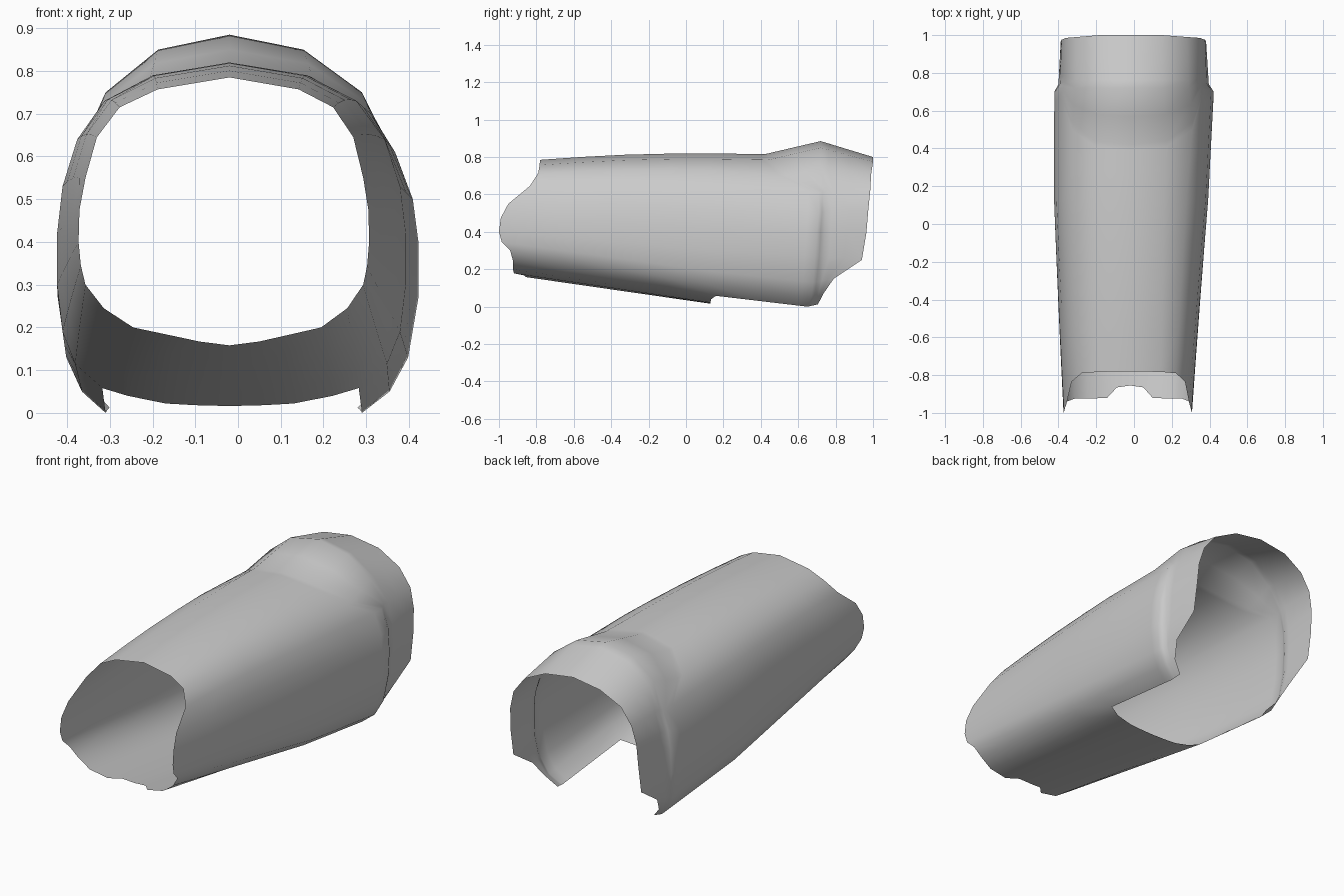
import bpy, bmesh, math

if "Cube" in bpy.data.objects:
    bpy.data.objects.remove(bpy.data.objects["Cube"])

# Half-profile rings, bottom centre to top centre: (half width, z, y)
FRONT = [(0, .158, -.855), (.07, .167, -.865), (.12, .178, -.92), (.22, .20, -.925),
         (.285, .245, -.925), (.325, .30, -.94), (.335, .345, -.985), (.34, .40, -1),
         (.338, .475, -.99), (.325, .55, -.95), (.30, .645, -.835), (.25, .715, -.79),
         (.165, .757, -.783), (0, .785, -.78)]
MID = [(0, .016, .13), (.08, .018, .13), (.15, .022, .13), (.24, .04, .135),
       (.30, .058, .16), (.365, .115, .13), (.395, .19, .13), (.408, .30, .13),
       (.408, .42, .13), (.395, .53, .13), (.36, .64, .13), (.295, .73, .13),
       (.18, .79, .13), (0, .82, .13)]
# Behind the underside cutout only columns 4..13 continue
CREASE = [(.30, .0, .65), (.36, .05, .67), (.40, .13, .68), (.422, .27, .69),
          (.422, .40, .70), (.41, .50, .71), (.372, .61, .71), (.32, .70, .54),
          (.19, .785, .44), (0, .815, .42)]
PEAK = [(.295, .008, .685), (.35, .055, .70), (.385, .135, .715), (.398, .27, .735),
        (.398, .41, .74), (.388, .51, .745), (.36, .62, .75), (.30, .75, .72),
        (.17, .85, .72), (0, .885, .72)]
END = [(.29, .012, .705), (.345, .07, .735), (.375, .15, .79), (.385, .25, .94),
       (.385, .40, .965), (.38, .52, .975), (.355, .62, .985), (.29, .71, .99),
       (.165, .775, 1), (0, .80, 1)]


def blend(a, b, t, bulge=0.0):
    """Ring between two rings, with an optional upward bow of the upper half."""
    out = []
    for p, q in zip(a, b):
        r = [u + (v - u) * t for u, v in zip(p, q)]
        if r[1] > .5:
            r[1] += bulge * math.sin(math.pi * t)
        out.append(tuple(r))
    return out


# (ring, sideways drift of the flanks, first column index)
rings = [(FRONT, -.02, 0)]
for t in (.25, .5, .77):
    rings.append((blend(FRONT, MID, t, .01), -.02 + .025 * t, 0))
rings.append((MID, .005, 0))
for t in (.5, .9):
    rings.append((blend(MID[4:], CREASE, t), .005 + .015 * t, 4))
rings += [(CREASE, .02, 4), (blend(CREASE, PEAK, .5), .02, 4), (PEAK, .02, 4),
          (blend(PEAK, END, .15), .02, 4), (blend(PEAK, END, .55), .02, 4), (END, .02, 4)]

# Open forearm shell with domed elbow end
bm = bmesh.new()
for side in (1, -1):
    grid = []
    for ring, drift, first in rings:
        row = {}
        for i, (h, z, y) in enumerate(ring):
            x = -.02 + drift * (h / .42) ** 2 + side * h
            row[first + i] = bm.verts.new((x, y, z))
        grid.append(row)
    for a, b in zip(grid, grid[1:]):
        for j in range(13):
            if j in a and j in b:
                f = [a[j], b[j], b[j + 1], a[j + 1]]
                bm.faces.new(f[::-1] if side == 1 else f)
bmesh.ops.remove_doubles(bm, verts=bm.verts, dist=1e-4)
bmesh.ops.recalc_face_normals(bm, faces=bm.faces)
# Make sure the surface faces outwards, judged by the topmost face
bm.faces.ensure_lookup_table()
if max(bm.faces, key=lambda f: f.calc_center_median().z).normal.z < 0:
    bmesh.ops.reverse_faces(bm, faces=bm.faces)

mesh = bpy.data.meshes.new("forearm_shell")
bm.to_mesh(mesh)
bm.free()
shell = bpy.data.objects.new("forearm_shell", mesh)
bpy.context.collection.objects.link(shell)
bpy.context.view_layer.objects.active = shell
shell.select_set(True)
bpy.ops.object.shade_smooth_by_angle(angle=math.radians(45))
